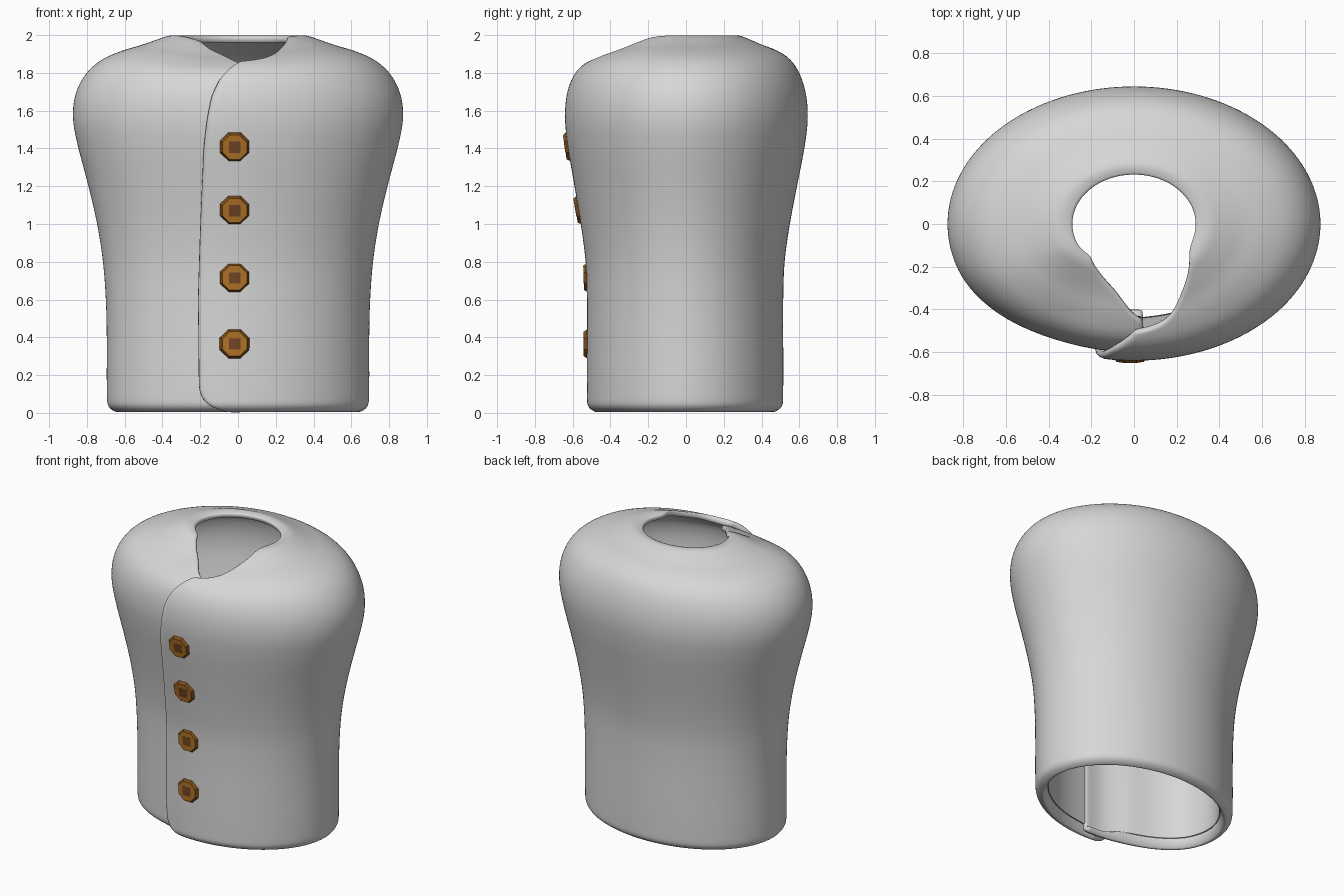
import bpy, bmesh, math
from mathutils import Matrix, Vector

cube = bpy.data.objects.get("Cube")
if cube:
    bpy.data.objects.remove(cube)


def material(name, rgb):
    m = bpy.data.materials.new(name)
    m.use_nodes = True
    m.diffuse_color = (*rgb, 1)
    m.node_tree.nodes["Principled BSDF"].inputs["Base Color"].default_value = (*rgb, 1)
    return m


cloth = material("grey cloth", (0.68, 0.68, 0.68))
wood = material("golden wood", (0.44, 0.17, 0.02))
rim_wood = material("dark wood rim", (0.20, 0.072, 0.01))
hole_wood = material("brown button hole", (0.17, 0.06, 0.018))

# Body profile from hem to neck: half width, half depth, height
PROFILE = [Vector(p) for p in (
    (.636, .458, 0), (.686, .508, .033), (.695, .515, .12), (.695, .515, .4),
    (.70, .515, .6), (.715, .522, .8), (.746, .55, 1), (.792, .588, 1.2),
    (.845, .627, 1.4), (.874, .645, 1.55), (.863, .637, 1.68), (.81, .605, 1.79),
    (.725, .555, 1.868), (.615, .485, 1.917), (.51, .405, 1.948), (.425, .335, 1.978),
    (.35, .275, 2), (.285, .228, 1.99))]

# Neckline: angle travelled around the body -> profile step where cloth ends
NECK = [(-4, 12.6), (10, 14.4), (34, 15.9), (46, 16.8), (70, 17), (290, 17),
        (303, 16.7), (311, 16.1), (332, 14.4), (345, 13.1), (360, 12.6)]

# Outer flap edge: x position at each profile step
FLAP = [(0, -.06), (1, -.15), (2, -.21), (4, -.215), (6, -.203), (8, -.187),
        (9, -.17), (10, -.145), (11, -.10), (12, -.04), (12.6, 0)]


def lookup(table, t):
    if t <= table[0][0]:
        return table[0][1]
    for (t0, v0), (t1, v1) in zip(table, table[1:]):
        if t <= t1:
            return v0 + (v1 - v0) * (t - t0) / (t1 - t0)
    return table[-1][1]


def ease(t):
    t = max(0.0, min(1.0, t))
    return t * t * (3 - 2 * t)


def body(s):
    """Smooth spline through the profile."""
    i = min(int(s), len(PROFILE) - 2)
    f = s - i
    p0, p1, p2, p3 = (PROFILE[max(0, min(k, len(PROFILE) - 1))] for k in range(i - 1, i + 3))
    return p1 + 0.5 * f * (p2 - p0 + f * (2 * p0 - 5 * p1 + 4 * p2 - p3
                                          + f * (3 * (p1 - p2) + p3 - p0)))


def profile_step(turn, v):
    return v * sum(lookup(NECK, turn + d) for d in (-4, 0, 4)) / 3


def cloth_point(turn, v):
    """Point on the wrapped sheet; turn runs from inner edge to outer flap."""
    s = profile_step(turn, v)
    a, b, z = body(s)
    flap = ease((turn - 310) / 50)
    angle = turn + flap * math.degrees(math.asin(-lookup(FLAP, s) / a))
    phi = -math.radians(angle)
    # inner flap tucks under, outer flap lifts slightly at the waist
    tuck = 0.044 * ease((72 - turn) / 54)
    tuck -= (0.010 - 0.014 * ease((s - 5) / 4)) * ease((turn - 300) / 50)
    # the front of the neckline sits a little lower
    z -= ease((s - 9.5) / 3.5) * (0.6 * tuck + 0.035 * max(0, math.cos(phi)) ** 3)
    return ((a - tuck) * math.sin(phi), -(b - tuck) * math.cos(phi), z)


def cloth_weight(turn, v):
    """Relative thickness: full at the waist, thinner at neck and flap edges."""
    s = profile_step(turn, v)
    weight = (.8 + .2 * ease(s / 2)) * (1 - .6 * ease((s - 8) / 6))
    flaps = max(ease((turn - 342) / 18), ease((30 - turn) / 25))
    return min(weight, 1 - .55 * flaps)


# Wrapped garment body
COLS, ROWS = 110, 51
sheet = [(-4 + 364 * c / COLS, r / ROWS) for c in range(COLS + 1) for r in range(ROWS + 1)]
bm = bmesh.new()
verts = [bm.verts.new(cloth_point(*p)) for p in sheet]
for c in range(COLS):
    for r in range(ROWS):
        k = c * (ROWS + 1) + r
        n = k + ROWS + 1
        bm.faces.new((verts[k], verts[n], verts[n + 1], verts[k + 1]))
# make sure the cloth faces outward
bm.normal_update()
probe = max(bm.faces, key=lambda f: f.calc_center_median().y)
if probe.normal.y < 0:
    bmesh.ops.reverse_faces(bm, faces=bm.faces[:])
mesh = bpy.data.meshes.new("garment_body")
bm.to_mesh(mesh)
bm.free()
mesh.materials.append(cloth)
garment = bpy.data.objects.new("garment_body", mesh)
bpy.context.collection.objects.link(garment)
group = garment.vertex_groups.new(name="thickness")
for i, p in enumerate(sheet):
    group.add([i], cloth_weight(*p), "REPLACE")
solid = garment.modifiers.new("thickness", "SOLIDIFY")
solid.thickness = 0.088
solid.offset = -1
solid.vertex_group = group.name
sub = garment.modifiers.new("rounding", "SUBSURF")
sub.levels = sub.render_levels = 1
mesh.shade_smooth()


# Octagonal buttons with a square centre, tilted to the cloth
def button(name, y, z):
    depth = [(p.z, p.y) for p in PROFILE]
    slope = (lookup(depth, z + .08) - lookup(depth, z - .08)) / .16
    normal = Vector((0, -1, -slope)).normalized()
    side = Vector((1, 0, 0))
    frame = Matrix((side, normal.cross(side), normal)).transposed().to_4x4()
    frame.translation = (-.018, y, z)
    bm = bmesh.new()
    bmesh.ops.create_cone(bm, cap_ends=True, segments=8, radius1=.088, radius2=.07,
                          depth=.026, matrix=Matrix.Rotation(math.pi / 8, 4, "Z"))
    for f in bm.faces:
        f.material_index = 0 if f.normal.z > .9 else 1
    plate = bmesh.ops.create_cube(bm, size=1, matrix=Matrix.Translation((0, 0, .011))
                                  @ Matrix.Diagonal((.06, .06, .006, 1)))
    for f in {f for v in plate["verts"] for f in v.link_faces}:
        f.material_index = 2
    bm.transform(frame)
    mesh = bpy.data.meshes.new(name)
    bm.to_mesh(mesh)
    bm.free()
    for m in (wood, rim_wood, hole_wood):
        mesh.materials.append(m)
    bpy.context.collection.objects.link(bpy.data.objects.new(name, mesh))


spots = ((-.629, 1.408), (-.572, 1.073), (-.529, .715), (-.529, .365))
for n, (depth_y, height) in enumerate(spots):
    button(f"button_{n + 1}", depth_y, height)
